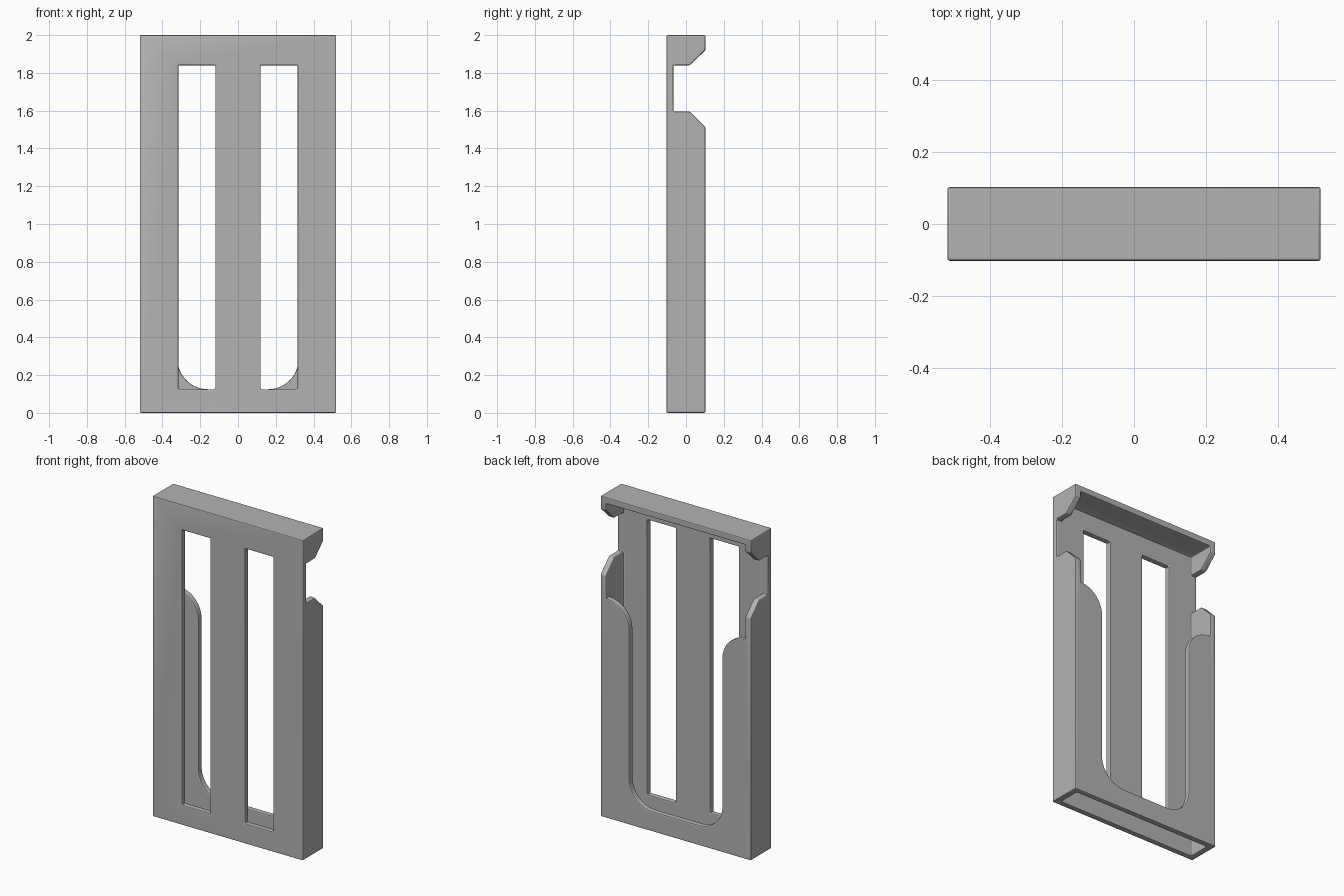
import bpy, bmesh, math
from mathutils import Vector

default = bpy.data.objects.get("Cube")
if default:
    bpy.data.objects.remove(default, do_unlink=True)

W, D, H = 0.52, 0.103, 2.0      # half width, half depth, height
IN_X, IN_Y, ROOF = 0.48, 0.067, 1.96   # cavity limits
U_X, U_LOW, U_TOP, R = 0.32, 0.125, 1.37, 0.16

grey = bpy.data.materials.new("plain grey")
grey.use_nodes = True
colour = (0.45, 0.45, 0.45, 1)
grey.diffuse_color = colour
grey.node_tree.nodes["Principled BSDF"].inputs["Base Color"].default_value = colour


def prism(name, points, offset):
    """Extrude a closed outline of 3D points along an offset."""
    bm = bmesh.new()
    face = bm.faces.new([bm.verts.new(p) for p in points])
    top = bmesh.ops.extrude_face_region(bm, geom=[face])["geom"]
    verts = [g for g in top if isinstance(g, bmesh.types.BMVert)]
    bmesh.ops.translate(bm, verts=verts, vec=Vector(offset))
    bmesh.ops.recalc_face_normals(bm, faces=bm.faces)
    mesh = bpy.data.meshes.new(name)
    bm.to_mesh(mesh)
    bm.free()
    mesh.materials.append(grey)
    obj = bpy.data.objects.new(name, mesh)
    bpy.context.collection.objects.link(obj)
    return obj


def box(name, x0, x1, y0, y1, z0, z1):
    outline = [(x0, y0, z0), (x1, y0, z0), (x1, y0, z1), (x0, y0, z1)]
    return prism(name, outline, (0, y1 - y0, 0))


def arc(cx, cz, r, start, end, steps=14):
    angles = [math.radians(start + (end - start) * i / steps) for i in range(steps + 1)]
    return [(cx + r * math.cos(a), cz + r * math.sin(a)) for a in angles]


# Outer shell
sleeve = box("sleeve", -W, W, -D, D, 0, H)

# Cavity, open at the bottom
cutters = [box("cavity_cutter", -IN_X, IN_X, -IN_Y, IN_Y, -0.2, ROOF)]

# Two long windows in the front plate
for side, name in ((-1, "right"), (1, "left")):
    a, b = sorted((side * 0.12, side * 0.315))
    cutters.append(box(name + "_window_cutter", a, b, -0.2, 0, 0.125, 1.84))

# Thumb opening in the back wall: rounded U that flares out to the side walls
half = arc(U_X - R, U_LOW + R, R, -90, 0)
half += arc(IN_X, U_TOP - R, R, 180, 90)
half.append((IN_X, ROOF))
outline = half + [(-x, z) for x, z in reversed(half)]
cutters.append(prism("back_opening_cutter", [(x, 0, z) for x, z in outline], (0, 0.3, 0)))

# Chamfered notch through both side walls
notch = [(-IN_Y, 1.595), (0.02, 1.595), (D, 1.512), (0.2, 1.415),
         (0.2, 2.017), (D, 1.92), (0.02, 1.84), (-IN_Y, 1.84)]
cutters.append(prism("side_notch_cutter", [(-0.7, y, z) for y, z in notch], (1.4, 0, 0)))

for cutter in cutters:
    cutter.hide_render = True
    mod = sleeve.modifiers.new(cutter.name, "BOOLEAN")
    mod.operation = "DIFFERENCE"
    mod.solver = "EXACT"
    mod.object = cutter

# Fine softened edges
bevel = sleeve.modifiers.new("soft_edges", "BEVEL")
bevel.width = 0.007
bevel.segments = 2
bevel.limit_method = "ANGLE"
bevel.angle_limit = math.radians(30)
bevel.use_clamp_overlap = False

# Bake the modifiers and drop the cutters
bpy.ops.object.select_all(action="DESELECT")
sleeve.select_set(True)
bpy.context.view_layer.objects.active = sleeve
for mod in list(sleeve.modifiers):
    bpy.ops.object.modifier_apply(modifier=mod.name)
for cutter in cutters:
    bpy.data.objects.remove(cutter, do_unlink=True)
bpy.ops.object.shade_smooth_by_angle(angle=math.radians(20))
